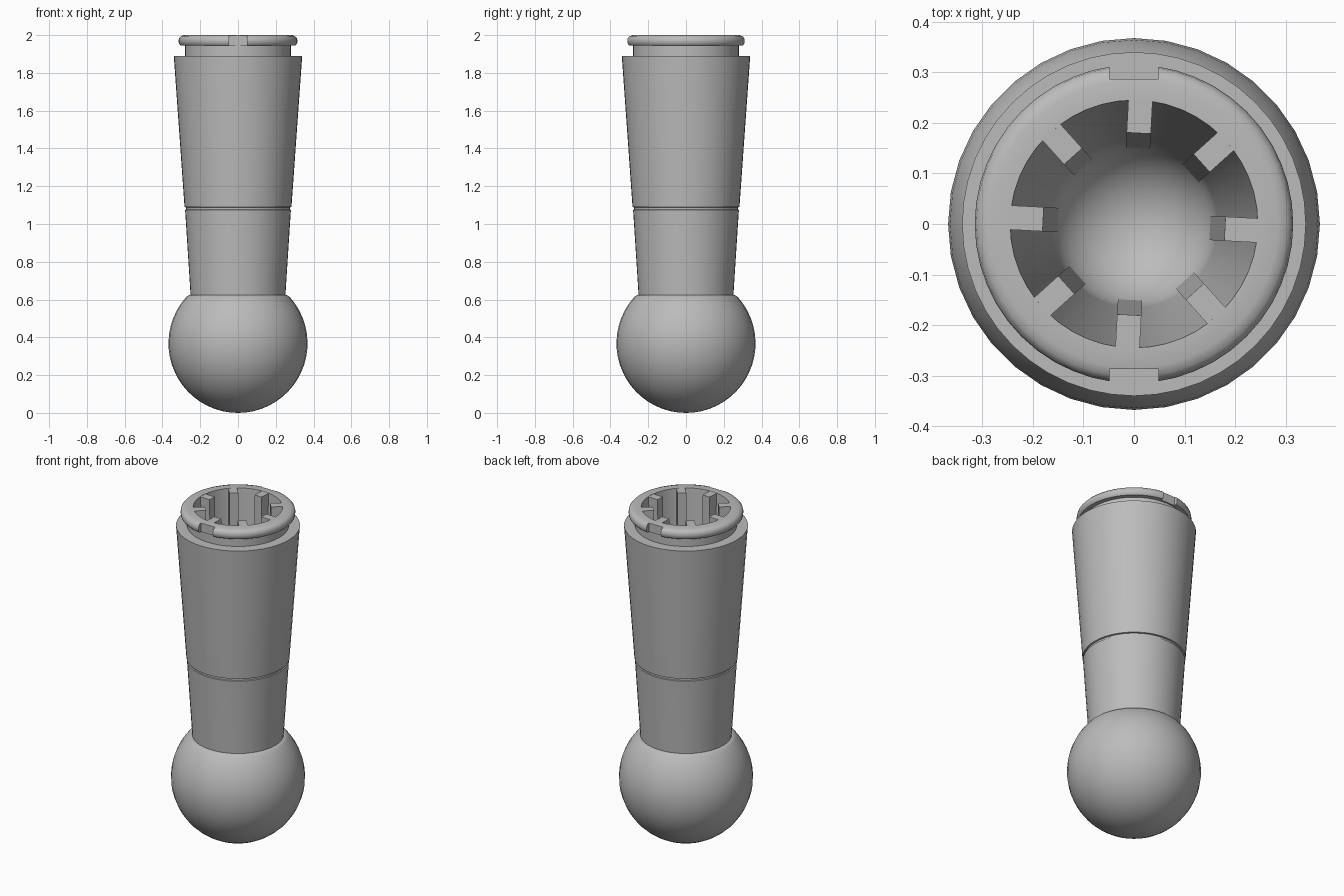
import bpy, bmesh, math
from mathutils import Matrix

cube = bpy.data.objects.get("Cube")
if cube:
    bpy.data.objects.remove(cube)

grey = bpy.data.materials.new("plain grey")
grey.use_nodes = True
tone = (0.5, 0.5, 0.5, 1)
grey.diffuse_color = tone
grey.node_tree.nodes["Principled BSDF"].inputs["Base Color"].default_value = tone


def add_object(name, bm):
    bmesh.ops.recalc_face_normals(bm, faces=bm.faces)
    mesh = bpy.data.meshes.new(name)
    bm.to_mesh(mesh)
    bm.free()
    mesh.materials.append(grey)
    obj = bpy.data.objects.new(name, mesh)
    bpy.context.collection.objects.link(obj)
    return obj


def smooth(obj, angle):
    bpy.ops.object.select_all(action='DESELECT')
    obj.select_set(True)
    bpy.context.view_layer.objects.active = obj
    bpy.ops.object.shade_smooth_by_angle(angle=math.radians(angle))


def lathe(name, profile, steps):
    bm = bmesh.new()
    verts = [bm.verts.new((r, 0, z)) for r, z in profile]
    edges = [bm.edges.new(pair) for pair in zip(verts, verts[1:])]
    bmesh.ops.spin(bm, geom=verts + edges, cent=(0, 0, 0), axis=(0, 0, 1),
                   angle=math.tau, steps=steps)
    bmesh.ops.remove_doubles(bm, verts=bm.verts, dist=0.0002)
    return add_object(name, bm)


def arc(radius, cz, start, end, count):
    angles = [math.radians(start + (end - start) * i / count) for i in range(count + 1)]
    return [(radius * math.cos(a), cz + radius * math.sin(a)) for a in angles]


# Ball with a small rounded shoulder under the handle
R = 0.368
ball = lathe("ball", arc(R, R, -90, 41, 20) + [(0.268, 0.618), (0.26, 0.623), (0.245, 0.624)], 36)
smooth(ball, 35)

# Tapered hollow handle with a groove, neck, rounded flange and bowl-shaped floor
outside = [(0, 0.4), (0.25, 0.6), (0.251, 0.624), (0.28, 1.075), (0.274, 1.077),
           (0.274, 1.088), (0.283, 1.09), (0.34, 1.89), (0.28, 1.89), (0.28, 1.945),
           (0.305, 1.946), (0.313, 1.955), (0.315, 1.97), (0.312, 1.985),
           (0.302, 1.995), (0.285, 2.0), (0.245, 2.0)]
bowl = arc(0.165, 0.65, 0, -90, 10)
handle = lathe("handle", outside + bowl, 48)

# Two notches in the flange, front and back
bm = bmesh.new()
for side in (-1, 1):
    bmesh.ops.create_cube(bm, size=1, matrix=Matrix.Translation((0, side * 0.337, 1.99))
                          @ Matrix.Diagonal((0.096, 0.1, 0.09, 1)))
cutter = add_object("notch_cutter", bm)
cutter.hide_render = True
cutter.hide_set(True)
cut = handle.modifiers.new("notches", 'BOOLEAN')
cut.operation = 'DIFFERENCE'
cut.object = cutter
cut.solver = 'EXACT'
bpy.context.view_layer.objects.active = handle
bpy.ops.object.modifier_apply(modifier=cut.name)
bpy.data.objects.remove(cutter)
smooth(handle, 35)

# Eight drafted ribs around the bore
bm = bmesh.new()
for i in range(8):
    turn = Matrix.Rotation(math.radians(45 * i - 3), 4, 'Z')
    rib = bmesh.ops.create_cube(bm, size=1)["verts"]
    for v in rib:
        top, outer = v.co.z > 0, v.co.x > 0
        v.co.x = (0.255 if outer else 0.18) if top else (0.18 if outer else 0.15)
        v.co.y *= 0.048
        v.co.z = 1.9995 if top else 0.56
        v.co = turn @ v.co
add_object("inner_ribs", bm)
